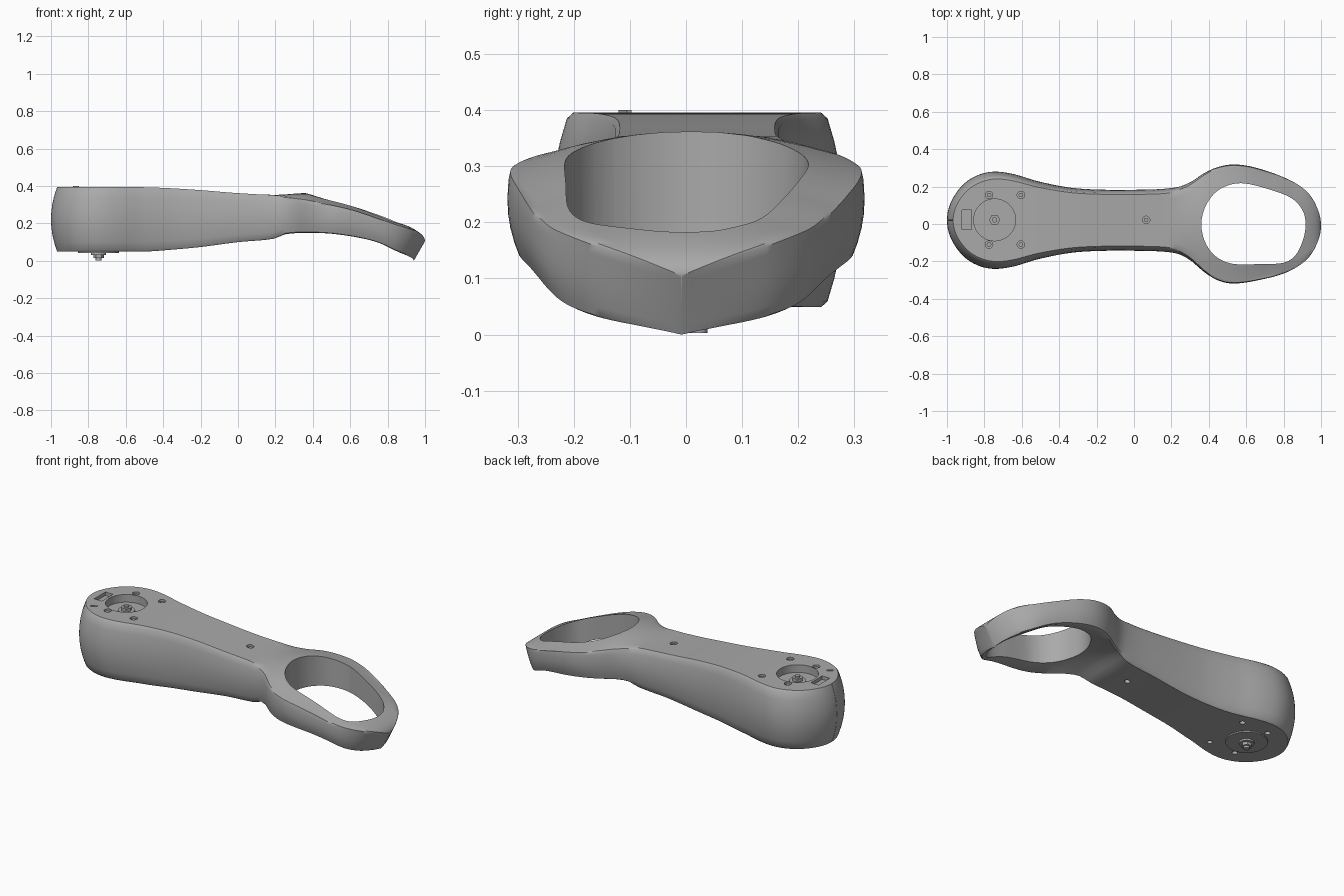
import bpy, bmesh, math
from mathutils import Vector
from mathutils.geometry import interpolate_bezier

if "Cube" in bpy.data.objects:
    bpy.data.objects.remove(bpy.data.objects["Cube"])

grey = bpy.data.materials.new("plain grey")
grey.use_nodes = True
grey.diffuse_color = (0.4, 0.4, 0.4, 1)
grey.node_tree.nodes["Principled BSDF"].inputs["Base Color"].default_value = grey.diffuse_color


def finish(bm, name):
    bmesh.ops.recalc_face_normals(bm, faces=bm.faces)
    mesh = bpy.data.meshes.new(name)
    bm.to_mesh(mesh)
    bm.free()
    mesh.materials.append(grey)
    obj = bpy.data.objects.new(name, mesh)
    bpy.context.collection.objects.link(obj)
    return obj


def smooth(obj, angle):
    bpy.ops.object.select_all(action="DESELECT")
    obj.select_set(True)
    bpy.context.view_layer.objects.active = obj
    bpy.ops.object.shade_smooth_by_angle(angle=math.radians(angle))


def prism(name, outline, low, high):
    bm = bmesh.new()
    base = bm.faces.new([bm.verts.new((x, y, low)) for x, y in outline])
    top = bmesh.ops.extrude_face_region(bm, geom=[base])["geom"]
    verts = [v for v in top if isinstance(v, bmesh.types.BMVert)]
    bmesh.ops.translate(bm, verts=verts, vec=(0, 0, high - low))
    return finish(bm, name)


def disc(name, x, y, radius, low, high, sides=32):
    turn = math.tau / sides
    outline = [(x + radius * math.cos(i * turn), y + radius * math.sin(i * turn)) for i in range(sides)]
    return prism(name, outline, low, high)


def ease(a, b, x):
    t = min(max((x - a) / (b - a), 0), 1)
    return t * t * (3 - 2 * t)


def curve(points, x):
    """Smooth value through the points, eased so that both tips come out round."""
    angle = lambda v: math.acos(max(-1, min(1, -v)))
    p = [(angle(a), b) for a, b in points]
    t = angle(x)
    i = next((k for k in range(len(p) - 1) if t <= p[k + 1][0]), len(p) - 2)

    def slope(k):
        a, b = p[max(k - 1, 0)], p[min(k + 1, len(p) - 1)]
        return (b[1] - a[1]) / (b[0] - a[0])
    h = p[i + 1][0] - p[i][0]
    u = (t - p[i][0]) / h
    return ((1 + 2 * u) * (1 - u) ** 2 * p[i][1] + u * (1 - u) ** 2 * h * slope(i)
            + u * u * (3 - 2 * u) * p[i + 1][1] + u * u * (u - 1) * h * slope(i + 1))


# Half width, top height and bottom height along the length
WIDTH = [(-1, 0), (-.97, .115), (-.9, .203), (-.82, .247), (-.74, .26), (-.64, .246), (-.5, .205),
         (-.3, .17), (0, .163), (.22, .175), (.3, .208), (.38, .268), (.46, .307), (.54, .318),
         (.65, .303), (.85, .24), (.94, .17), (.985, .085), (1, 0)]
TOP = [(-1, .395), (-.6, .395), (-.4, .39), (-.2, .378), (0, .362), (.2, .353), (.37, .362),
       (.47, .348), (.6, .318), (.75, .265), (.87, .205), (1, .105)]
BOTTOM = [(-1, .05), (-.5, .05), (-.35, .06), (-.2, .074), (0, .1), (.19, .118), (.26, .143),
          (.45, .146), (.6, .13), (.75, .1), (.9, .045), (1, 0)]


def section(s):
    half = max(curve(WIDTH, s), .001)
    top, low = curve(TOP, s), curve(BOTTOM, s)
    ring = ease(.15, .45, s)
    middle = .02 * (1 - ease(.2, .5, s)) - .008 * ease(.6, .85, s)
    crown = ring * (1 - ease(.7, 1, s))
    flat = [-.965 + 1.93 * i / 10 for i in range(11)]
    side = [-.94 + 1.88 * i / 8 for i in range(9)]
    loop = [(u, 1) for u in flat] + [(1, -l) for l in side]
    loop += [(-u, -1) for u in flat] + [(-1, l) for l in side]
    points = []
    for u, l in loop:
        taper = .12 - ring * (.09 if l > 0 else .05)
        y = middle + u * half * (1 - taper * l * l)
        rise = -.045 * u * u if l > 0 else .035 * (1 - u * u)
        z = (top + low) / 2 + l * (top - low) / 2 + crown * rise * abs(l) ** 3
        x = s + .033 * l * l * max(-s - .6, 0) / .4 - .03 * (1 - l) * (max(s - .5, 0) / .5) ** 2
        points.append((x, y, z))
    return points


# Body: handle and ring lofted as one skin
bm = bmesh.new()
COUNT = 100
rows = [[bm.verts.new(p) for p in section(-math.cos(math.pi * i / COUNT))] for i in range(COUNT + 1)]
for a, b in zip(rows, rows[1:]):
    for j in range(len(a)):
        k = (j + 1) % len(a)
        bm.faces.new((a[j], a[k], b[k], b[j]))
bm.faces.new(rows[0])
bm.faces.new(rows[-1])
body = finish(bm, "handle_body")

# Ring opening outline
key = [Vector(p) for p in [(.36, 0), (.385, .1), (.45, .18), (.55, .217), (.66, .203), (.83, .145),
                           (.9, .075), (.917, 0), (.905, -.08), (.865, -.165), (.8, -.207),
                           (.68, -.214), (.53, -.213), (.44, -.175), (.382, -.1)]]
opening = []
for i, p in enumerate(key):
    q = key[(i + 1) % len(key)]
    before, after = key[i - 1], key[(i + 2) % len(key)]
    opening += interpolate_bezier(p, p + (q - before) / 6, q - (after - p) / 6, q, 7)[:-1]

# Cutters: ring opening, dial recess, window slot and screw holes
HUB_X, HUB_Y = -.745, .022
screws = [(x, y) for x in (-.775, -.605) for y in (-.11, .155)] + [(.065, .022)]
cutters = [prism("opening_cutter", opening, -.2, .6),
           disc("dial_cutter", HUB_X, HUB_Y, .112, .35, .5, 48),
           prism("slot_cutter", [(-.92, -.03), (-.87, -.03), (-.87, .075), (-.92, .075)], .375, .5)]
for x, y in screws:
    top, low = curve(TOP, x), curve(BOTTOM, x)
    cutters.append(disc("screw_cutter", x, y, .02, top - .03, .5, 20))
    cutters.append(disc("screw_cutter", x, y, .015, -.1, low + .03, 20))
bpy.context.view_layer.objects.active = body
for cutter in cutters:
    cutter.hide_render = True
    mod = body.modifiers.new("cut", "BOOLEAN")
    mod.operation = "DIFFERENCE"
    mod.solver = "EXACT"
    mod.object = cutter
    bpy.ops.object.modifier_apply(modifier=mod.name)
    bpy.data.objects.remove(cutter)
smooth(body, 35)

# Screw heads sunk in their holes
for x, y in screws:
    top = curve(TOP, x)
    disc("screw_head", x, y, .013, top - .035, top - .008, 6)

# Pivot: washer and hex nut in the dial, plate and bolt underneath
pivot = [("dial_washer", .045, .345, .357, 32), ("dial_nut", .03, .345, .375, 6),
         ("dial_stud", .014, .345, .385, 16), ("base_plate", .11, .042, .06, 48),
         ("base_washer", .04, .032, .05, 32), ("base_nut", .028, .015, .05, 6),
         ("base_stud", .016, .003, .05, 16)]
for name, radius, low, high, sides in pivot:
    smooth(disc(name, HUB_X, HUB_Y, radius, low, high, sides), 35)

# Small raised pointer mark beside the dial
prism("pointer_mark", [(-.88, -.12), (-.85, -.105), (-.852, -.097), (-.882, -.112)], .39, .4)
